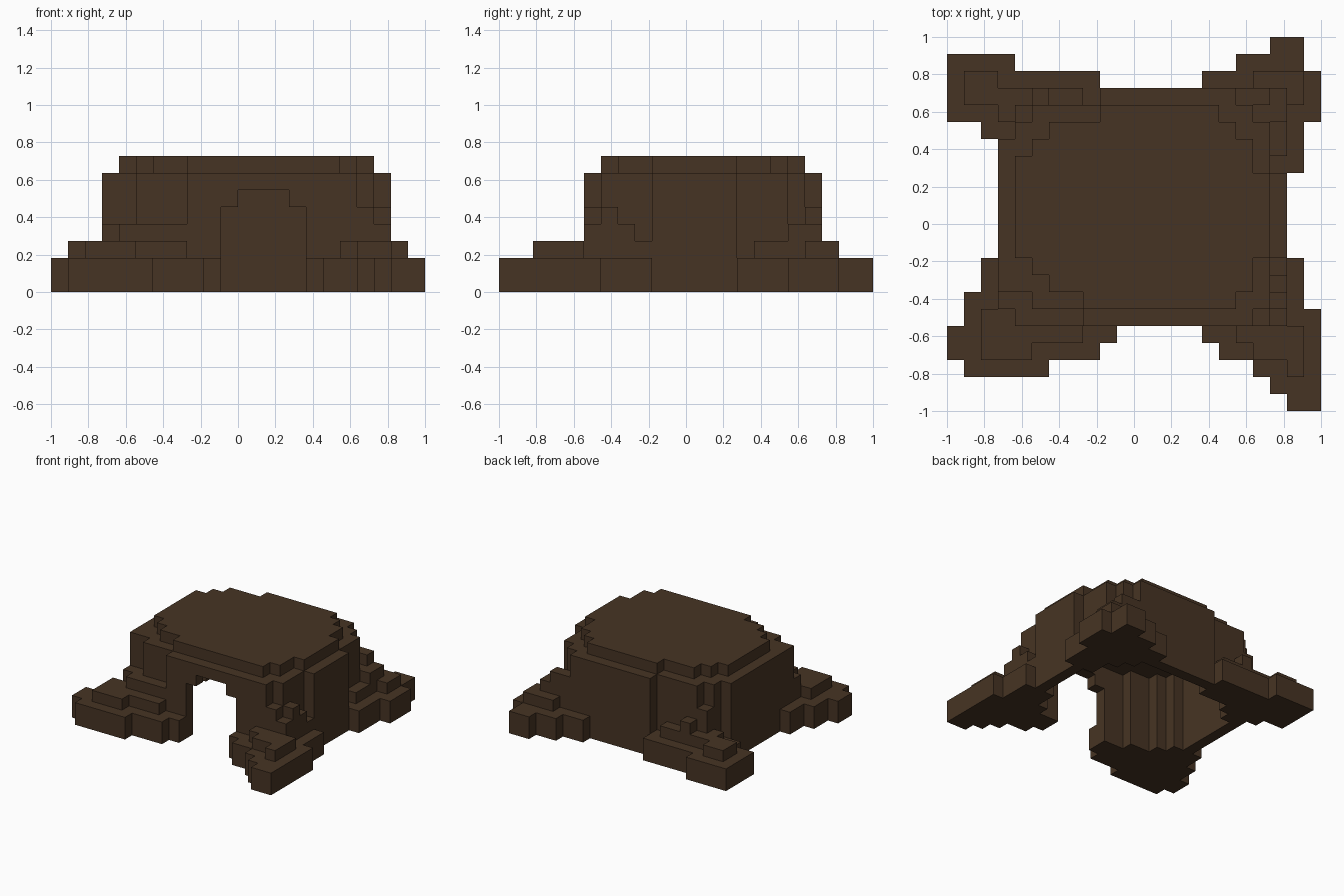
import bpy
import bmesh
from mathutils import Vector

if "Cube" in bpy.data.objects:
    bpy.data.objects.remove(bpy.data.objects["Cube"], do_unlink=True)

UNIT = 1 / 11          # edge of one block
HALF = 11              # blocks from the centre to the edge

earth = bpy.data.materials.new("dark_brown_earth")
earth.use_nodes = True
COLOUR = (0.062, 0.034, 0.017, 1)
earth.diffuse_color = COLOUR
shader = next(n for n in earth.node_tree.nodes if n.type == 'BSDF_PRINCIPLED')
shader.inputs["Base Color"].default_value = COLOUR
shader.inputs["Roughness"].default_value = 0.9


def cells(rects, z0, z1):
    """Grid cells covered by plan rectangles (x0, y0, x1, y1) between two heights."""
    return {(x, y, z) for a, b, c, d in rects
            for x in range(a, c) for y in range(b, d) for z in range(z0, z1)}


# Plans of the dome: outer wall and stepped roof
wall_plan = [(3, 7, 19, 16), (4, 7, 19, 17), (5, 6, 19, 17), (5, 6, 18, 18),
             (8, 5, 18, 18), (9, 6, 17, 19), (3, 9, 20, 14)]
roof_plan = [(4, 9, 19, 14), (4, 9, 18, 15), (5, 8, 18, 16), (6, 7, 18, 16),
             (6, 7, 17, 17), (8, 6, 17, 17), (9, 6, 16, 18)]

# Buttresses at the four corners, from the ground up
feet = (
    # front left
    cells([(15, 4, 18, 6), (16, 3, 22, 6), (18, 2, 22, 6), (19, 1, 22, 6),
           (20, 0, 22, 6), (18, 6, 21, 9)], 0, 2)
    # front right
    | cells([(9, 4, 10, 6), (6, 3, 9, 6), (1, 2, 6, 7), (0, 3, 2, 5),
             (2, 6, 5, 9), (5, 5, 9, 8)], 0, 2)
    # back left
    | cells([(15, 18, 22, 20), (17, 18, 21, 21), (19, 18, 21, 22),
             (18, 17, 22, 20), (18, 14, 21, 18)], 0, 2)
    # back right
    | cells([(0, 17, 4, 21), (2, 16, 5, 18), (4, 17, 9, 20)], 0, 2))

ledges = (
    cells([(17, 4, 19, 6), (18, 3, 20, 6), (20, 2, 21, 5), (18, 5, 20, 9),
           (2, 3, 5, 6), (5, 4, 8, 6), (3, 5, 6, 8),
           (18, 18, 21, 20), (17, 17, 20, 19), (18, 15, 20, 18),
           (1, 18, 3, 20), (3, 17, 8, 19)], 2, 3)
    | cells([(18, 5, 20, 8), (4, 5, 8, 7), (3, 6, 5, 8),
             (17, 17, 20, 19), (4, 17, 6, 18), (5, 18, 6, 19)], 3, 4)
    | cells([(18, 5, 19, 6), (19, 6, 20, 7), (17, 18, 19, 19),
             (4, 17, 5, 18)], 4, 5))

# Hollow inside and stepped doorway
hollow = (cells(roof_plan, 0, 7) | cells([(10, 3, 15, 7)], 0, 5)
          | cells([(11, 3, 14, 7)], 5, 6))

wall = cells(wall_plan, 0, 7) - hollow
feet = feet - wall - hollow
ledges = ledges - wall - hollow
parts = {"dome_wall": wall, "corner_feet": feet, "corner_ledges": ledges,
         "roof": cells(roof_plan, 7, 8)}
solid = set().union(*parts.values())


def build(name, blocks):
    """Skin the blocks with faces wherever they meet open space."""
    bm = bmesh.new()
    corners = {}

    def vert(p):
        key = tuple(p)
        if key not in corners:
            corners[key] = bm.verts.new(((p[0] - HALF) * UNIT,
                                         (p[1] - HALF) * UNIT, p[2] * UNIT))
        return corners[key]

    for cell in sorted(blocks):
        for axis in range(3):
            u, v = Vector((0, 0, 0)), Vector((0, 0, 0))
            u[(axis + 1) % 3] = v[(axis + 2) % 3] = 1
            for side in (0, 1):
                near = list(cell)
                near[axis] += 2 * side - 1
                if tuple(near) in solid:
                    continue
                base = Vector(cell)
                base[axis] += side
                quad = [base, base + u, base + u + v, base + v]
                if not side:
                    quad.reverse()
                bm.faces.new([vert(p) for p in quad])
    # Merge coplanar squares into large flat faces
    bmesh.ops.dissolve_limit(bm, angle_limit=0.01, verts=bm.verts[:], edges=bm.edges[:])
    mesh = bpy.data.meshes.new(name)
    bm.to_mesh(mesh)
    bm.free()
    mesh.materials.append(earth)
    bpy.context.scene.collection.objects.link(bpy.data.objects.new(name, mesh))


for part_name, part_blocks in parts.items():
    build(part_name, part_blocks)
